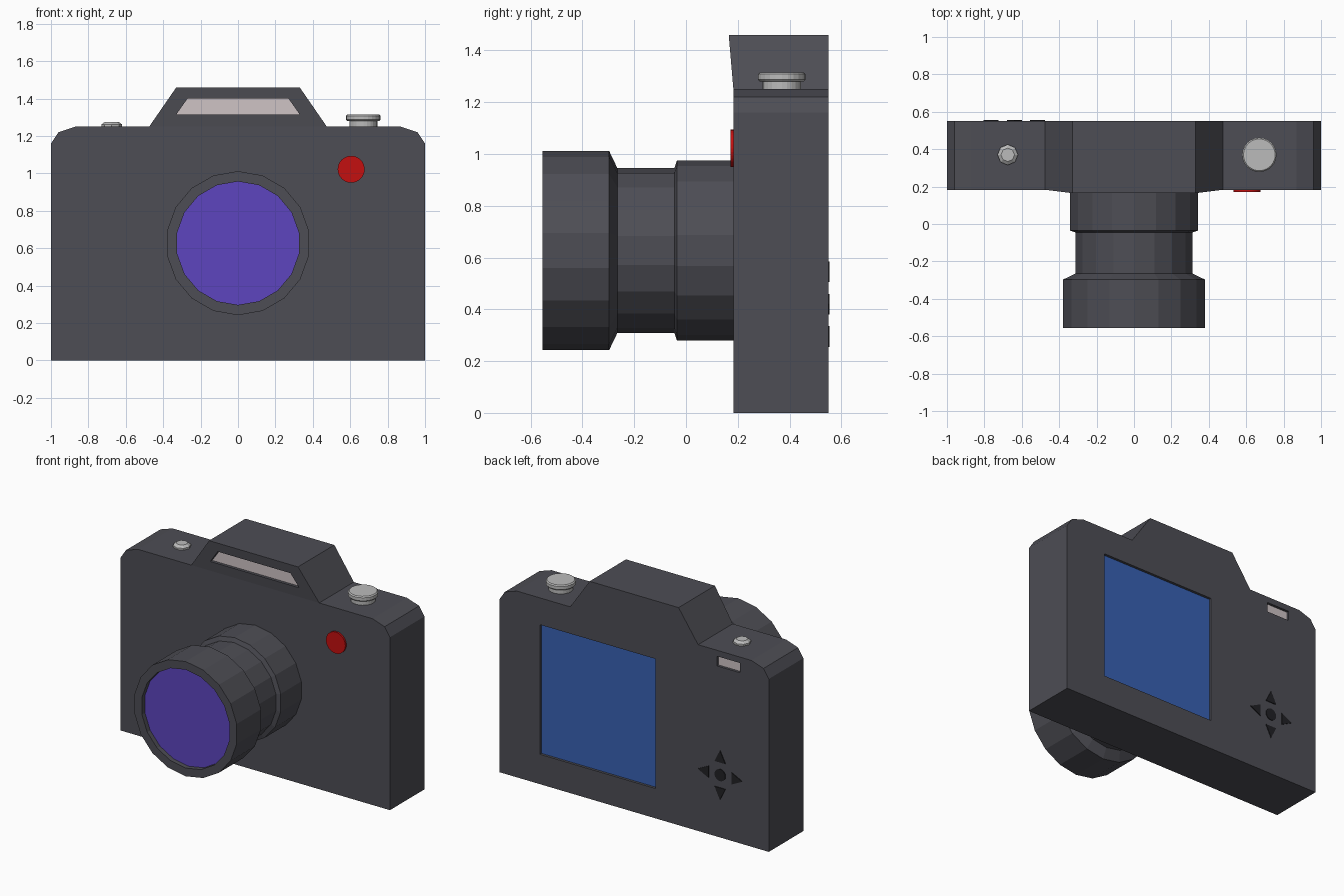
import bpy, bmesh
from math import sin, cos, pi

if "Cube" in bpy.data.objects:
    bpy.data.objects.remove(bpy.data.objects["Cube"])


def material(name, rgb):
    m = bpy.data.materials.new(name)
    m.diffuse_color = (*rgb, 1)
    m.use_nodes = True
    m.node_tree.nodes["Principled BSDF"].inputs["Base Color"].default_value = m.diffuse_color
    return m


DARK = material("dark_grey", (0.075, 0.075, 0.09))
BLACK = material("black", (0.015, 0.015, 0.018))
METAL = material("metal", (0.5, 0.5, 0.5))
WINDOW = material("window", (0.62, 0.55, 0.56))
RED = material("red", (0.55, 0.005, 0.005))
PURPLE = material("purple_glass", (0.11, 0.06, 0.52))
BLUE = material("blue_screen", (0.04, 0.12, 0.45))


def finish(name, bm, mat):
    bmesh.ops.recalc_face_normals(bm, faces=bm.faces[:])
    me = bpy.data.meshes.new(name)
    bm.to_mesh(me)
    bm.free()
    me.materials.append(mat)
    ob = bpy.data.objects.new(name, me)
    bpy.context.collection.objects.link(ob)
    return ob


def prism_bm(pts, y0, y1):
    """Extrude an (x, z) outline from y0 to y1; returns the front vertices too."""
    bm = bmesh.new()
    front = [bm.verts.new((x, y0, z)) for x, z in pts]
    back = [bm.verts.new((x, y1, z)) for x, z in pts]
    face = bm.faces.new(front)
    bm.faces.new(back[::-1])
    n = len(pts)
    for i in range(n):
        j = (i + 1) % n
        bm.faces.new((front[i], back[i], back[j], front[j]))
    return bm, front, face


def prism(name, pts, y0, y1, mat):
    return finish(name, prism_bm(pts, y0, y1)[0], mat)


def lathe(name, profile, centre, axis, n, mat):
    """Revolve (radius, position) points about the y or z axis, capping both ends."""
    bm = bmesh.new()
    rings = []
    for r, h in profile:
        ring = []
        for k in range(n):
            u = centre[0] + r * sin(2 * pi * k / n)
            v = centre[1] + r * cos(2 * pi * k / n)
            ring.append(bm.verts.new((u, h, v) if axis == "y" else (u, v, h)))
        rings.append(ring)
    for a, b in zip(rings, rings[1:]):
        for k in range(n):
            j = (k + 1) % n
            bm.faces.new((a[k], a[j], b[j], b[k]))
    bm.faces.new(rings[0])
    bm.faces.new(rings[-1])
    return finish(name, bm, mat)


def rect(x0, x1, z0, z1):
    return [(x0, z0), (x1, z0), (x1, z1), (x0, z1)]


FRONT, BACK = 0.183, 0.55

# Body with clipped shoulders and a raised hump whose front leans forward
half = [(1, 0), (1, 1.16), (0.96, 1.22), (0.87, 1.25), (0.475, 1.25), (0.33, 1.46)]
outline = half + [(-x, z) for x, z in reversed(half)]
bm, fv, face = prism_bm(outline, FRONT, BACK)
bmesh.utils.face_split(face, fv[4], fv[7])
for v in (fv[5], fv[6]):
    v.co.y = 0.165
body = finish("camera_body", bm, DARK)

# Recessed panels: flash, rear screen and viewfinder
flash = [(-0.33, 1.315), (0.33, 1.315), (0.27, 1.4), (-0.27, 1.4)]
screen = rect(-0.16, 0.70, 0.2, 1.07)
finder = rect(-0.785, -0.615, 1.145, 1.21)
recesses = [("flash_window", flash, 0.2, 0.1, WINDOW),
            ("rear_screen", screen, BACK - 0.02, 0.65, BLUE),
            ("viewfinder", finder, BACK - 0.02, 0.65, WINDOW)]
for name, pts, floor, outer, mat in recesses:
    cutter = prism(name + "_cutter", pts, floor, outer, DARK)
    cutter.hide_render = True
    mod = body.modifiers.new(name, "BOOLEAN")
    mod.operation, mod.solver, mod.object = "DIFFERENCE", "EXACT", cutter
bpy.context.view_layer.update()
graph = bpy.context.evaluated_depsgraph_get()
cut_mesh = bpy.data.meshes.new_from_object(body.evaluated_get(graph))
body.modifiers.clear()
body.data = cut_mesh
for name, pts, floor, outer, mat in recesses:
    bpy.data.objects.remove(bpy.data.objects[name + "_cutter"])
    step = 0.003 if outer > floor else -0.003
    prism(name, pts, floor, floor + step, mat)

# Lens barrel and its recessed glass
LENS = (0, 0.627)
lathe("lens_barrel", [(0.347, FRONT), (0.347, -0.035), (0.318, -0.045), (0.318, -0.265),
                      (0.385, -0.297), (0.385, -0.555), (0.33, -0.555), (0.33, -0.52)],
      LENS, "y", 18, DARK)
lathe("lens_glass", [(0.33, -0.52), (0.33, -0.523)], LENS, "y", 18, PURPLE)

# Red front button
lathe("front_button", [(0.072, FRONT), (0.072, 0.171)], (0.605, 1.022), "y", 32, RED)

# Shutter button and small knob on top
lathe("shutter_button", [(0.075, 1.25), (0.075, 1.28), (0.085, 1.28), (0.092, 1.287),
                         (0.092, 1.308), (0.085, 1.315)], (0.67, 0.37), "z", 24, METAL)
lathe("top_knob", [(0.055, 1.25), (0.055, 1.262), (0.036, 1.276)],
      (-0.675, 0.37), "z", 8, METAL)

# Rear direction pad: centre button and four arrows
PX, PZ = -0.64, 0.42
lathe("pad_centre", [(0.04, BACK), (0.04, 0.555)], (PX, PZ), "y", 16, BLACK)
for name, dx, dz in (("up", 0, 1), ("down", 0, -1), ("left", 1, 0), ("right", -1, 0)):
    tri = [(PX + dx * d - dz * w, PZ + dz * d + dx * w)
           for d, w in ((0.085, -0.04), (0.085, 0.04), (0.165, 0))]
    prism("pad_arrow_" + name, tri, BACK, 0.555, BLACK)
